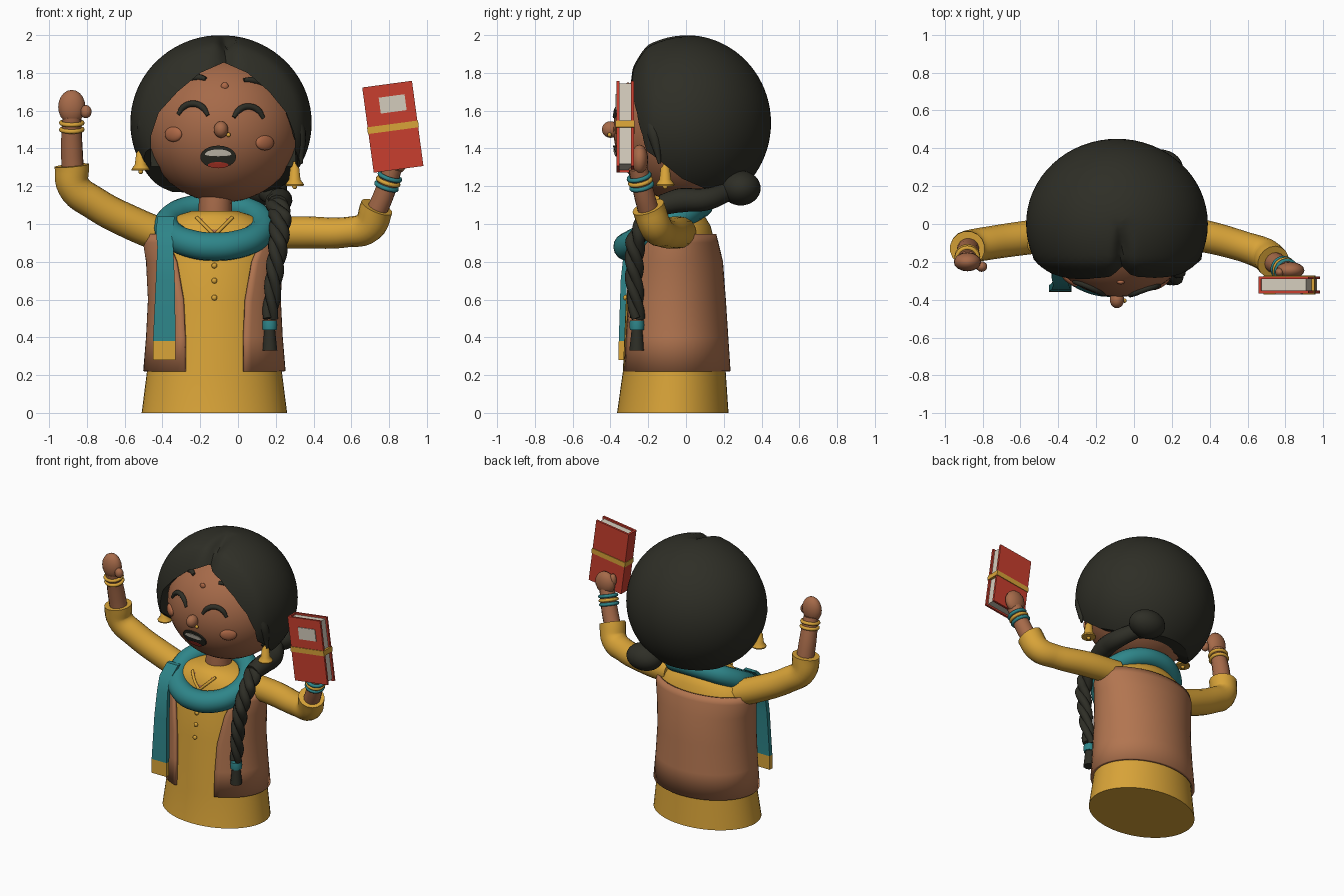
import bpy, bmesh, math
from mathutils import Vector, Matrix
from mathutils.bvhtree import BVHTree

if "Cube" in bpy.data.objects:
    bpy.data.objects.remove(bpy.data.objects["Cube"])

def mat(name, *c):
    m = bpy.data.materials.new(name)
    lin = [((v / 255 + 0.055) / 1.055) ** 2.4 for v in c]
    m.diffuse_color = (*lin, 1)
    m.use_nodes = True
    m.node_tree.nodes["Principled BSDF"].inputs["Base Color"].default_value = m.diffuse_color
    return m

GOLD = mat("mustard", 216, 163, 56)
TEAL = mat("teal", 46, 133, 137)
VEST = mat("vest brown", 178, 117, 80)
SKIN = mat("skin", 166, 106, 73)
HAIR = mat("hair black", 46, 46, 38)
RED = mat("book red", 200, 62, 46)
CREAM = mat("paper", 212, 204, 188)
BLUSH = mat("blush", 174, 104, 70)
V = Vector

def finish(name, bm, m, angle=40):
    bmesh.ops.recalc_face_normals(bm, faces=bm.faces)
    me = bpy.data.meshes.new(name)
    bm.to_mesh(me); bm.free()
    ob = bpy.data.objects.new(name, me)
    bpy.context.collection.objects.link(ob)
    me.materials.append(m)
    smooth(ob, angle)
    return ob

def smooth(ob, angle=40):
    bpy.ops.object.select_all(action='DESELECT')
    ob.select_set(True)
    bpy.context.view_layer.objects.active = ob
    bpy.ops.object.shade_smooth_by_angle(angle=math.radians(angle))

def ball(name, c, r, m, rot=None, seg=28):
    bm = bmesh.new()
    bmesh.ops.create_uvsphere(bm, u_segments=seg, v_segments=seg * 2 // 3, radius=1)
    bm.transform(Matrix.Translation(c) @ (rot or Matrix()) @ Matrix.Diagonal((*r, 1)))
    return finish(name, bm, m, 60)

def box(name, c, size, m, frame=None):
    bm = bmesh.new()
    bmesh.ops.create_cube(bm, size=1)
    bm.transform((frame or Matrix()) @ Matrix.Translation(c) @ Matrix.Diagonal((*size, 1)))
    return finish(name, bm, m)

def tube(name, pts, m, closed=False, res=6, sides=4):
    """Smooth tube through (x, y, z, radius) points."""
    cu = bpy.data.curves.new(name, 'CURVE')
    cu.dimensions = '3D'; cu.bevel_depth = 1; cu.use_fill_caps = True
    cu.bevel_resolution = sides; cu.resolution_u = res
    sp = cu.splines.new('BEZIER')
    sp.bezier_points.add(len(pts) - 1)
    sp.use_cyclic_u = closed
    for b, p in zip(sp.bezier_points, pts):
        b.co, b.radius = p[:3], p[3]
        b.handle_left_type = b.handle_right_type = 'AUTO'
    tmp = bpy.data.objects.new("tmp", cu)
    bpy.context.collection.objects.link(tmp)
    bpy.context.view_layer.update()
    me = bpy.data.meshes.new_from_object(tmp.evaluated_get(bpy.context.evaluated_depsgraph_get()))
    bpy.data.objects.remove(tmp)
    bm = bmesh.new(); bm.from_mesh(me)
    bmesh.ops.remove_doubles(bm, verts=bm.verts, dist=1e-5)
    return finish(name, bm, m, 50)

def loft(name, rings, m, a0=lambda r: 0, n=48, closed=True, thick=0):
    """Stack of ellipses (z, rx, ry, cy, opening half width), angle 0 faces front."""
    bm = bmesh.new()
    rows = []
    for r in rings:
        a = a0(r)
        k = n if closed else n + 1
        ts = [a + (2 * math.pi - 2 * a) * i / n for i in range(k)]
        rows.append([bm.verts.new((-0.125 + r[1] * math.sin(t), r[3] - r[2] * math.cos(t), r[0])) for t in ts])
    for p, q in zip(rows, rows[1:]):
        for i in range(n):
            j = (i + 1) % len(p)
            bm.faces.new((p[i], p[j], q[j], q[i]))
    if closed:
        bm.faces.new(rows[0]); bm.faces.new(rows[-1])
    ob = finish(name, bm, m, 45)
    if thick:
        s = ob.modifiers.new("thickness", 'SOLIDIFY')
        s.thickness = thick; s.offset = 0
    return ob

def lathe(name, c, prof, m, n=20):
    bm = bmesh.new()
    rows = [[bm.verts.new((c[0] + r * math.cos(2 * math.pi * i / n), c[1] + r * math.sin(2 * math.pi * i / n), c[2] + z))
             for i in range(n)] for r, z in prof]
    for p, q in zip(rows, rows[1:]):
        for i in range(n):
            bm.faces.new((p[i], p[(i + 1) % n], q[(i + 1) % n], q[i]))
    bm.faces.new(rows[0]); bm.faces.new(rows[-1])
    return finish(name, bm, m)

def prism(pts, axis, lo, hi):
    """Cutter: outline in (x, z) or (y, z) extruded along the other axis."""
    bm = bmesh.new()
    P = lambda p, d: (p[0], d, p[1]) if axis == 'y' else (d, p[0], p[1])
    a, b = [[bm.verts.new(P(p, d)) for p in pts] for d in (lo, hi)]
    bm.faces.new(a); bm.faces.new(b[::-1])
    for i in range(len(a)):
        j = (i + 1) % len(a)
        bm.faces.new((a[i], b[i], b[j], a[j]))
    return finish("cutter", bm, HAIR)

def surface(ob):
    me = ob.data
    tree = BVHTree.FromPolygons([v.co for v in me.vertices], [p.vertices for p in me.polygons])
    def y(x, z):
        hit = tree.ray_cast(V((x, -2, z)), V((0, 1, 0)))[0]
        return hit.y if hit else -0.1
    return y

# --- tunic, vest and buttons
tunic = loft("tunic", [(0, .385, .295, -.07), (.22, .357, .272, -.062), (.6, .325, .253, -.065), (.85, .335, .225, -.06),
                       (.93, .345, .205, -.06), (.99, .29, .19, -.06), (1.04, .21, .16, -.06), (1.07, .12, .12, -.06)], GOLD)
loft("vest", [(.22, .367, .286, -.06, .155), (.4, .352, .276, -.062, .155), (.6, .342, .266, -.065, .165),
              (.8, .352, .246, -.06, .2), (.9, .368, .222, -.06, .24), (.945, .36, .21, -.06, .26)], VEST,
     a0=lambda r: math.asin(r[4] / r[1]), closed=False, thick=.02)
ty = surface(tunic)
for z in (.61, .7, .78):
    ball("button", (-.125, ty(-.125, z) - .004, z), (.015, .012, .015), GOLD, seg=12)

# --- neck and neckline
tube("neck", [(-.12, -.05, .98, .09), (-.12, -.05, 1.1, .088), (-.11, -.03, 1.25, .09)], SKIN, sides=6)
def on_tunic(x, z, d): return (x, ty(x, z) - d, z)
bm = bmesh.new()
bm.faces.new([bm.verts.new(on_tunic(x, z, .008)) for x, z in ((-.215, 1.03), (-.125, .945), (-.035, 1.03))])
finish("neckline_skin", bm, SKIN)
for s in (-1, 1):
    tube("neckline_trim", [(*on_tunic(-.125 + s * d, z, .008), .01) for d, z in ((.095, 1.035), (.045, .985), (0, .94))], GOLD, sides=2)

# --- scarf: tilted loop and hanging tail
loop = []
for i in range(12):
    t = 2 * math.pi * i / 12
    f = math.cos(t)
    loop.append((-.12 + .255 * math.sin(t), -.115 - .195 * f, .99 - .11 * f, .07 + .005 * f))
tube("scarf_loop", loop, TEAL, closed=True, sides=6)
def tail(name, rows, m):
    bm = bmesh.new()
    rings = [[bm.verts.new((x + sx * w, y + sy * .016, z)) for sx, sy in ((-1, -1), (1, -1), (1, 1), (-1, 1))] for x, y, z, w in rows]
    for p, q in zip(rings, rings[1:]):
        for i in range(4):
            bm.faces.new((p[i], p[(i + 1) % 4], q[(i + 1) % 4], q[i]))
    bm.faces.new(rings[0]); bm.faces.new(rings[-1])
    finish(name, bm, m)
tail("scarf_tail", [(-.38, -.2, 1.04, .045), (-.39, -.27, .97, .045), (-.385, -.31, .88, .042), (-.385, -.33, .7, .05), (-.39, -.34, .38, .06)], TEAL)
tail("scarf_tail_end", [(-.39, -.34, .38, .06), (-.39, -.342, .28, .06)], GOLD)

# --- arms
tube("left_sleeve", [(-.38, -.05, .93, .09), (-.55, -.07, 1.0, .09), (-.76, -.1, 1.11, .088), (-.87, -.12, 1.2, .088), (-.88, -.13, 1.31, .093)], GOLD, sides=6)
tube("left_forearm", [(-.87, -.12, 1.22, .06), (-.88, -.15, 1.4, .058), (-.88, -.19, 1.57, .05)], SKIN, sides=5)
ball("left_hand", (-.88, -.2, 1.62), (.072, .05, .09), SKIN, seg=16)
ball("left_thumb", (-.805, -.225, 1.595), (.03, .028, .035), SKIN, seg=12)
tube("right_sleeve", [(.13, -.03, .955, .085), (.35, -.06, .955, .086), (.58, -.12, .957, .08), (.69, -.16, .985, .086), (.735, -.2, 1.09, .088)], GOLD, sides=6)
tube("right_forearm", [(.72, -.19, 1.04, .056), (.77, -.22, 1.15, .055), (.82, -.255, 1.3, .05)], SKIN, sides=5)
ball("right_hand", (.825, -.245, 1.34), (.075, .045, .08), SKIN, seg=16)
ball("right_thumb", (.77, -.255, 1.37), (.025, .025, .045), SKIN, seg=12)

def bangle(c, d, m, r=.056):
    bpy.ops.mesh.primitive_torus_add(major_radius=r, minor_radius=.012, major_segments=24, minor_segments=8,
                                     location=c, rotation=V(d).to_track_quat('Z', 'Y').to_euler())
    ob = bpy.context.object
    ob.name = "bangle"
    ob.data.materials.append(m)
    smooth(ob, 60)
for z in (1.5, 1.535):
    bangle((-.88, -.15 - (z - 1.4) * .23, z), (0, -.2, 1), GOLD)
for k, m in enumerate((TEAL, GOLD, TEAL)):
    bangle((.786 + .009 * k, -.234 - .007 * k, 1.2 + .025 * k), (.33, -.25, 1), m)

# --- book
F = Matrix.Translation((.82, -.322, 1.515)) @ Matrix.Rotation(math.radians(-7.7), 4, 'Y')
for s in (-1, 1):
    box("book_cover", (0, s * .038, 0), (.265, .015, .455), RED, F)
box("book_spine", (-.126, 0, 0), (.014, .09, .455), RED, F)
box("book_pages", (-.003, 0, 0), (.245, .064, .43), CREAM, F)
box("book_band", (0, 0, -.003), (.272, .1, .036), GOLD, F)
box("book_label", (.015, -.047, .12), (.138, .006, .085), CREAM, F)

# --- head
head = ball("head", (-.08, 0, 1.5), (.41, .385, .385), SKIN, seg=40)
hy = surface(head)

# --- hair: dome with a parting, cut open at the face and nape
bm = bmesh.new()
bmesh.ops.create_uvsphere(bm, u_segments=64, v_segments=40, radius=1)
for v in bm.verts:
    v.co = V((-.09 + .48 * v.co.x, .45 * v.co.y, 1.535 + .465 * v.co.z))
    if v.co.y < -.2:
        v.co.y = -.2 + (v.co.y + .2) * .55
    if v.co.y < .02 and v.co.z > 1.5:
        g = .045 * math.exp(-((v.co.x + .06) / .035) ** 2) * min(1, (.02 - v.co.y) / .15)
        v.co += (V((-.09, 0, 1.535)) - v.co).normalized() * g
hair = finish("hair", bm, HAIR, 50)
opening = [(-.075, 1.855), (-.2, 1.80), (-.32, 1.7), (-.42, 1.59), (-.46, 1.47), (-.462, 1.3), (-.41, 1.2), (-.3, .9),
           (.15, .9), (.26, 1.2), (.305, 1.3), (.3, 1.47), (.255, 1.59), (.165, 1.7), (.05, 1.8)]
nape = [(-.7, 1.45), (-.27, 1.43), (-.17, 1.36), (-.02, 1.24), (.14, 1.17), (.7, 1.15), (.7, .7), (-.7, .7)]
for cutter in (prism(opening, 'y', -1, -.1), prism(nape, 'x', -1.3, 1.3)):
    mod = hair.modifiers.new("cut", 'BOOLEAN')
    mod.operation = 'DIFFERENCE'; mod.solver = 'EXACT'; mod.object = cutter
    bpy.context.view_layer.objects.active = hair
    bpy.ops.object.modifier_apply(modifier=mod.name)
    bpy.data.objects.remove(cutter)
smooth(hair, 40)
# side locks in front of the ears
tube("left_lock", [(-.45, -.2, 1.62, .03), (-.5, -.17, 1.52, .035), (-.505, -.14, 1.4, .008)], HAIR)
tube("right_lock", [(.28, -.2, 1.6, .03), (.325, -.17, 1.48, .035), (.335, -.14, 1.32, .008)], HAIR)

# --- bun and braid over the shoulder
ball("bun", (.13, .29, 1.19), (.13, .105, .092), HAIR)
tube("braid_root", [(.15, .22, 1.17, .05), (.22, .1, 1.13, .06), (.22, -.03, 1.125, .065), (.21, -.13, 1.1, .055)], HAIR, sides=5)
path = [V(p) for p in ((.2, -.06, 1.13), (.225, -.2, 1.04), (.215, -.27, .9), (.19, -.275, .72), (.17, -.26, .5))]
for s in range(3):
    pts = []
    for i in range(33):
        u = i / 32 * 4
        k = min(int(u), 3)
        c = path[k].lerp(path[k + 1], u - k)
        t = i / 32 * 2 * math.pi * 2.3 + s * 2 * math.pi / 3
        w = .03 - .01 * i / 32
        pts.append((c.x + w * math.cos(t), c.y + w * math.sin(t), c.z, .036 - .012 * i / 32))
    tube("braid_strand", pts, HAIR, res=2, sides=3)
lathe("braid_tie", (.168, -.26, .465), [(.037, .025), (.04, 0), (.037, -.025)], TEAL)
lathe("braid_tassel", (.168, -.26, .385), [(.028, .06), (.034, 0), (.04, -.055)], HAIR, 12)

# --- earrings
for x, z in ((-.515, 1.335), (.3, 1.255)):
    lathe("earring", (x, -.11, z), [(.008, .075), (.012, .055), (.024, .04), (.031, -.02), (.049, -.045), (.047, -.053)], GOLD)
    ball("earring_bead", (x, -.11, z - .057), (.014, .014, .014), GOLD, seg=10)

# --- face details, following the head surface
def stroke(name, pts, r, m):
    n = len(pts) - 1
    tube(name, [(x, hy(x, z) - .004, z, r * (.6 if i in (0, n) else 1)) for i, (x, z) in enumerate(pts)], m, sides=3)
def patch(name, c, rx, rz, m, off, squash=lambda a: 1, n=24):
    bm = bmesh.new()
    P = lambda x, z: bm.verts.new((x, hy(x, z) - off, z))
    rows = [[P(c[0] + k * rx * math.cos(2 * math.pi * i / n), c[1] + k * rz * math.sin(2 * math.pi * i / n) * squash(math.sin(2 * math.pi * i / n)))
             for i in range(n)] for k in (.4, .75, 1)]
    rows.append([bm.verts.new(v.co + V((0, off + .01, 0))) for v in rows[-1]])
    bm.faces.new(rows[0])
    for p, q in zip(rows, rows[1:]):
        for i in range(n):
            bm.faces.new((p[i], p[(i + 1) % n], q[(i + 1) % n], q[i]))
    finish(name, bm, m)
for x, z in ((-.237, 1.595), (.057, 1.58)):
    stroke("closed_eye", [(x + d, z + h) for d, h in ((-.08, -.015), (-.05, .025), (0, .042), (.05, .022), (.078, -.02))], .017, HAIR)
stroke("left_brow", [(-.27, 1.76), (-.22, 1.777), (-.17, 1.768)], .019, HAIR)
stroke("right_brow", [(.03, 1.762), (.085, 1.76), (.145, 1.735)], .019, HAIR)
for x, z in ((-.342, 1.475), (.142, 1.43)):
    slope = Matrix.Rotation((x + .08) * 2.6, 4, 'Z')
    ball("cheek", (x, hy(x, z), z), (.056, .02, .04), BLUSH, slope, seg=20)
ball("forehead_dot", (-.07, hy(-.07, 1.73), 1.73), (.02, .012, .02), BLUSH, seg=14)
ball("nose", (-.09, -.4, 1.5), (.038, .045, .044), SKIN, seg=20)
ball("nose_stud", (-.05, -.405, 1.472), (.012, .012, .012), GOLD, seg=10)
patch("mouth", (-.105, 1.355), .095, .06, HAIR, .012)
patch("teeth", (-.105, 1.368), .07, .027, CREAM, .017, lambda s: 1 if s > 0 else .35)
patch("tongue", (-.105, 1.312), .055, .016, RED, .017)
